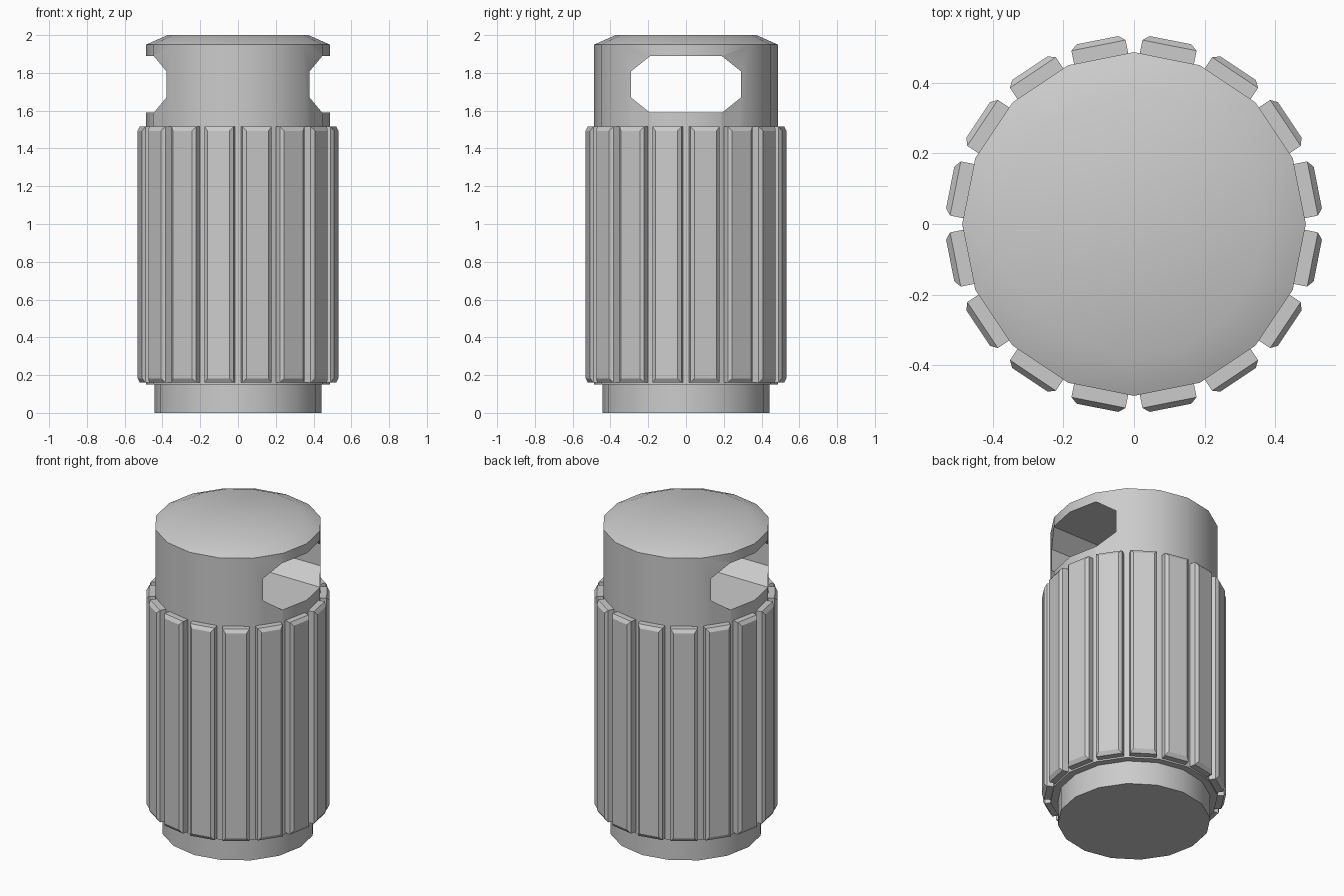
import bpy, bmesh, math
from mathutils import Matrix

SIDES = 16

if "Cube" in bpy.data.objects:
    bpy.data.objects.remove(bpy.data.objects["Cube"])

grey = bpy.data.materials.new("plain grey")
grey.use_nodes = True
grey.diffuse_color = (0.6, 0.6, 0.6, 1)
grey.node_tree.nodes["Principled BSDF"].inputs["Base Color"].default_value = (0.6, 0.6, 0.6, 1)


def add_object(name, bm):
    bmesh.ops.recalc_face_normals(bm, faces=bm.faces[:])
    mesh = bpy.data.meshes.new(name)
    bm.to_mesh(mesh)
    bm.free()
    mesh.materials.append(grey)
    obj = bpy.data.objects.new(name, mesh)
    bpy.context.collection.objects.link(obj)
    return obj


def loft(bm, rings):
    """Skin a stack of equal point rings and cap both ends."""
    loops = [[bm.verts.new(p) for p in ring] for ring in rings]
    n = len(loops[0])
    for low, high in zip(loops, loops[1:]):
        for i in range(n):
            j = (i + 1) % n
            bm.faces.new((low[i], low[j], high[j], high[i]))
    bm.faces.new(loops[0][::-1])
    bm.faces.new(loops[-1])


def circle(radius, z):
    step = math.tau / SIDES
    return [(radius * math.cos(i * step), radius * math.sin(i * step), z) for i in range(SIDES)]


# Body: narrow foot, wide barrel and bevelled cap
bm = bmesh.new()
profile = [(0.443, 0), (0.443, 0.15), (0.486, 0.15), (0.486, 1.95), (0.373, 2)]
loft(bm, [circle(r, z) for r, z in profile])
body = add_object("body", bm)

# Cutter for the eight-sided slot running through the top from side to side
bm = bmesh.new()
quarter = [(0.29, 0.07), (0.19, 0.15)]
slot = quarter + [(-y, z) for y, z in quarter[::-1]]
slot += [(-y, -z) for y, z in slot]
loft(bm, [[(x, y, 1.739 + z) for y, z in slot] for x in (-0.8, 0.8)])
cutter = add_object("slot_cutter", bm)
cutter.hide_render = True
cutter.hide_set(True)

cut = body.modifiers.new("slot", "BOOLEAN")
cut.operation = "DIFFERENCE"
cut.solver = "EXACT"
cut.object = cutter
bpy.context.view_layer.objects.active = body
body.select_set(True)
bpy.ops.object.modifier_apply(modifier=cut.name)
bpy.data.objects.remove(cutter)
bpy.ops.object.shade_smooth_by_angle(angle=math.radians(30))


# Grip ribs: one bevelled bar on every side of the barrel
def rib_outline(radius, half_width, bottom, top):
    return [(radius, -half_width, bottom), (radius, half_width, bottom),
            (radius, half_width, top), (radius, -half_width, top)]


bm = bmesh.new()
loft(bm, [rib_outline(0.462, 0.078, 0.16, 1.515),
          rib_outline(0.515, 0.078, 0.16, 1.515),
          rib_outline(0.53, 0.06, 0.183, 1.493)])
first_rib = bm.verts[:] + bm.edges[:] + bm.faces[:]
for i in range(SIDES):
    turn = Matrix.Rotation((i + 0.5) * math.tau / SIDES, 3, "Z")
    copy = bmesh.ops.duplicate(bm, geom=first_rib)["geom"]
    bmesh.ops.rotate(bm, matrix=turn, verts=[v for v in copy if isinstance(v, bmesh.types.BMVert)])
bmesh.ops.delete(bm, geom=[v for v in first_rib if isinstance(v, bmesh.types.BMVert)], context="VERTS")
add_object("grip_ribs", bm)
